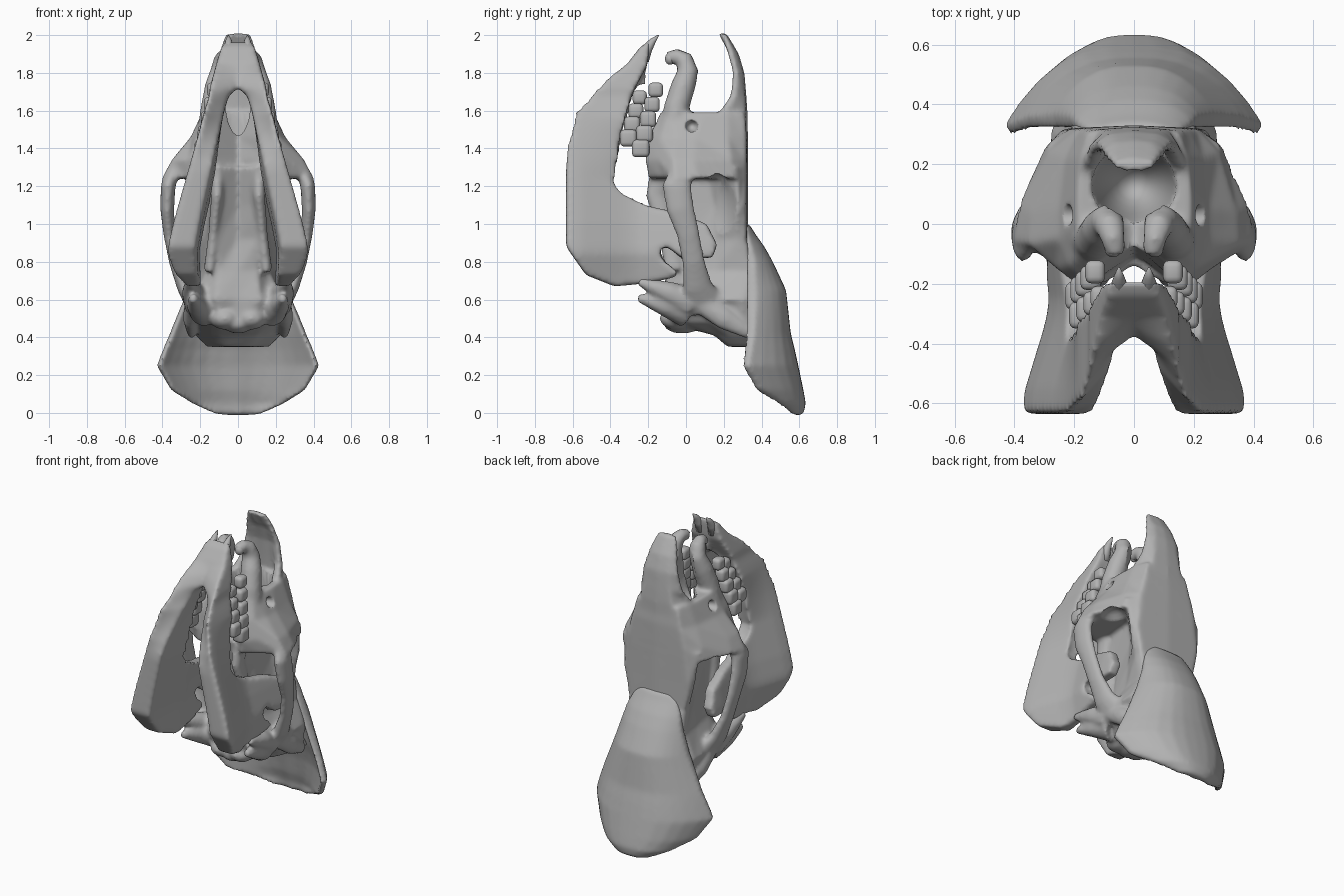
import bpy, bmesh, math
from mathutils import Vector

if "Cube" in bpy.data.objects:
    bpy.data.objects.remove(bpy.data.objects["Cube"])

bone = bpy.data.materials.new("bone_grey")
bone.diffuse_color = (0.45, 0.45, 0.45, 1)
bone.use_nodes = True
bone.node_tree.nodes["Principled BSDF"].inputs["Base Color"].default_value = bone.diffuse_color


def finish(bm, name):
    bmesh.ops.recalc_face_normals(bm, faces=bm.faces[:])
    me = bpy.data.meshes.new(name)
    bm.to_mesh(me)
    bm.free()
    me.polygons.foreach_set("use_smooth", [True] * len(me.polygons))
    me.materials.append(bone)
    ob = bpy.data.objects.new(name, me)
    bpy.context.collection.objects.link(ob)
    return ob


def skin(bm, rings):
    vr = [[bm.verts.new(p) for p in r] for r in rings]
    n = len(vr[0])
    for a, b in zip(vr, vr[1:]):
        for i in range(n):
            bm.faces.new((a[i], a[(i + 1) % n], b[(i + 1) % n], b[i]))
    bm.faces.new(vr[0])
    bm.faces.new(vr[-1][::-1])


def loft(bm, sections):
    """Symmetric loft from (z, half outline) sections."""
    rings = []
    for z, half in sections:
        ring = half + [(-x, y) for x, y in half[-2:0:-1]]
        rings.append([(x, y, z) for x, y in ring])
    skin(bm, rings)


def tube(bm, path, flat=1.0):
    """Mirrored pair of tapered tubes along (x, y, z, radius) points."""
    for sx in (1, -1):
        pts = [Vector((p[0] * sx, p[1], p[2])) for p in path]
        rings = []
        for i, p in enumerate(pts):
            t = (pts[min(i + 1, len(pts) - 1)] - pts[max(i - 1, 0)]).normalized()
            u = t.cross(Vector((1, 0, 0))).normalized()
            v = u.cross(t)
            r = path[i][3]
            rings.append([p + u * r * math.cos(a) + v * r * flat * math.sin(a)
                          for a in [k * math.tau / 12 for k in range(12)]])
        skin(bm, rings)


def ball(bm, c, r):
    for v in bmesh.ops.create_uvsphere(bm, u_segments=24, v_segments=14, radius=1)["verts"]:
        v.co = Vector((c[i] + v.co[i] * r[i] for i in range(3)))


def clamp(v):
    return min(1, max(0, v))


def interp(table, z):
    for a, b in zip(table, table[1:]):
        if z <= b[0]:
            f = max(0, (z - a[0]) / (b[0] - a[0]))
            return [p + (q - p) * f for p, q in zip(a[1:], b[1:])]
    return list(table[-1][1:])


def organic(ob, voxel, smooth, cutters=()):
    """Fuse overlapping pieces, carve hollows, then soften."""
    m = ob.modifiers.new("fuse", 'REMESH')
    m.mode, m.voxel_size, m.use_smooth_shade = 'VOXEL', voxel, True
    for c in cutters:
        b = ob.modifiers.new("carve", 'BOOLEAN')
        b.operation, b.object = 'DIFFERENCE', c
    s = ob.modifiers.new("soften", 'SMOOTH')
    s.factor, s.iterations = 0.5, smooth
    bpy.context.view_layer.update()
    me = bpy.data.meshes.new_from_object(ob.evaluated_get(bpy.context.evaluated_depsgraph_get()))
    ob.modifiers.clear()
    ob.data = me
    me.polygons.foreach_set("use_smooth", [True] * len(me.polygons))
    for c in cutters:
        bpy.data.objects.remove(c)


# Skull: face block
bm = bmesh.new()
loft(bm, [
    (1.24, [(0, .33), (.22, .32), (.30, .26), (.39, .06), (.405, -.06), (.27, -.13), (.16, -.2), (0, -.12)]),
    (1.34, [(0, .33), (.21, .32), (.285, .24), (.345, .04), (.35, -.07), (.26, -.15), (.17, -.22), (0, -.1)]),
    (1.46, [(0, .33), (.18, .32), (.23, .22), (.25, .05), (.25, -.05), (.22, -.14), (.15, -.2), (0, -.07)]),
    (1.59, [(0, .32), (.15, .31), (.18, .22), (.19, .1), (.19, 0), (.18, -.1), (.12, -.14), (0, -.03)])])
# Skull: braincase
loft(bm, [
    (1.30, [(0, .33), (.21, .32), (.29, .265), (.14, .1), (.12, -.1), (.10, -.2), (0, -.14)]),
    (1.10, [(0, .33), (.24, .318), (.265, .28), (.15, .15), (.13, -.02), (.12, -.17), (0, -.1)]),
    (0.92, [(0, .33), (.21, .32), (.215, .27), (.17, .15), (.14, 0), (.10, -.12), (0, -.08)]),
    (0.75, [(0, .39), (.21, .35), (.21, .3), (.19, .15), (.17, 0), (.10, -.1), (0, -.1)]),
    (0.60, [(0, .46), (.26, .36), (.28, .3), (.27, .12), (.23, -.06), (.12, -.13), (0, -.12)]),
    (0.48, [(0, .5), (.24, .37), (.25, .3), (.20, .12), (.15, -.02), (.10, -.09), (0, -.11)]),
    (0.41, [(0, .5), (.23, .42), (.20, .34), (.15, .22), (.10, .16), (.05, .15), (0, .15)]),
    (0.35, [(0, .5), (.17, .45), (.14, .38), (.11, .3), (.08, .24), (.04, .22), (0, .22)])])
# Skull: hollow nasal roof
loft(bm, [(z, [(0, yb), (w * .65, yb - .008), (w, ye + .03), (w * .97, ye),
               (w * .75, ye + .005), (w * .5, yb - .045), (0, yb - .05)])
          for z, w, yb, ye in [(1.5, .20, .325, .15), (1.6, .175, .325, .18), (1.68, .15, .32, .235),
                               (1.8, .125, .31, .245), (1.9, .10, .28, .22),
                               (1.96, .085, .245, .2), (2.01, .065, .215, .18)]])
# Skull: hooked front bones, cheek arches, base spurs
tube(bm, [(.14, -.06, 1.5, .075), (.13, -.05, 1.62, .068), (.11, -.015, 1.73, .066), (.09, .01, 1.81, .057),
          (.08, -.01, 1.87, .05), (.07, -.05, 1.89, .04), (.06, -.10, 1.875, .036)], 1.0)
tube(bm, [(.335, -.01, 1.3, .06), (.37, -.05, 1.2, .08), (.375, -.03, 1.08, .075), (.365, .01, .95, .062),
          (.335, .04, .8, .062), (.285, .06, .67, .08), (.22, .12, .56, .1)], .5)
tube(bm, [(.20, .02, .58, .09), (.24, -.1, .64, .06), (.26, -.25, .695, .022)])
tube(bm, [(.17, .0, .54, .09), (.22, -.12, .57, .055), (.24, -.255, .61, .022)])
tube(bm, [(.24, .06, .6, .06), (.25, .2, .5, .06), (.245, .34, .42, .035)], .7)
tube(bm, [(.11, -.12, 1.3, .07), (.11, -.16, 1.15, .055), (.13, -.1, .95, .045), (.15, -.06, .75, .055)], .6)
for sx in (1, -1):
    ball(bm, (.07 * sx, -.05, .50), (.08, .09, .06))
ball(bm, (0, -.02, .47), (.08, .1, .05))
skull = finish(bm, "skull")

# Hollows: nasal cavity, temple openings, small cheek holes, palate opening
bm = bmesh.new()
ball(bm, (0, .13, 1.6), (.14, .13, .44))
for sx in (1, -1):
    ball(bm, (.28 * sx, .14, 1.07), (.12, .13, .22))
    ball(bm, (.235 * sx, .03, 1.52), (.07, .036, .034))
hollows = finish(bm, "hollow_cutter")
bm = bmesh.new()
ball(bm, (0, 0, 1.62), (.075, .16, .17))
organic(skull, .0125, 9, (hollows, finish(bm, "palate_cutter")))

# Neck crest: curved shield behind the braincase
bm = bmesh.new()
S = (0, .2, .4, .6, .75, .88, 1)
loft(bm, [(z, [(w * s, yc + (ye - yc) * s ** 2.7) for s in S] +
           [(w * s * .95, yc + (ye - yc) * s ** 2.4 - th * (1 - .6 * s)) for s in S[::-1]])
          for z, w, yc, ye, th in [
              (1.0, .12, .335, .32, .05), (.95, .17, .365, .325, .07), (.88, .20, .415, .345, .1),
              (.8, .22, .46, .365, .13), (.65, .27, .53, .37, .14), (.42, .365, .555, .36, .12),
              (.34, .40, .575, .345, .1), (.25, .435, .595, .33, .09), (.12, .36, .622, .40, .09),
              (.05, .25, .635, .51, .08), (-.012, .11, .62, .58, .06)]])
organic(finish(bm, "neck_crest"), .0125, 10)

# Lower jaw: side outline bent to follow the two converging branches
outline = [(-.19, 1.97), (-.24, 1.94), (-.31, 1.85), (-.41, 1.78), (-.595, 1.59), (-.635, 1.4), (-.635, .88),
           (-.53, .73), (-.38, .67), (-.2, .685), (-.05, .72), (-.05, .755), (-.11, .79), (-.15, .86), (-.11, .885),
           (-.02, .82), (.14, .82), (.165, .89), (.11, 1.0), (-.04, 1.06), (-.22, 1.10), (-.35, 1.16),
           (-.39, 1.22), (-.35, 1.5), (-.28, 1.7), (-.205, 1.84)]
# height, branch centre, half thickness
branch = [(.68, .285, .06), (.85, .305, .075), (1.0, .275, .072), (1.2, .225, .066), (1.4, .175, .058),
          (1.6, .125, .053), (1.68, .10, .052), (1.72, .075, .075), (1.85, .05, .064), (1.96, .032, .05)]
bm = bmesh.new()
for sx in (1, -1):
    jb = bmesh.new()
    left = [jb.verts.new((-1, y, z)) for y, z in outline]
    right = [jb.verts.new((1, y, z)) for y, z in outline]
    jb.faces.new(left)
    jb.faces.new(right[::-1])
    for i in range(len(left)):
        jb.faces.new((left[i - 1], left[i], right[i], right[i - 1]))
    bmesh.ops.triangulate(jb, faces=jb.faces[:])
    for axis, lo, step, n in ((2, .72, .04, 31), (1, -.6, .05, 15), (0, -.6, .4, 4)):
        for k in range(n):
            co, no = [0, 0, 0], [0, 0, 0]
            co[axis], no[axis] = lo + k * step, 1
            bmesh.ops.bisect_plane(jb, geom=jb.verts[:] + jb.edges[:] + jb.faces[:],
                                   plane_co=co, plane_no=no)
    bmesh.ops.triangulate(jb, faces=jb.faces[:])
    for v in jb.verts:
        s, y, z = v.co
        c, t = interp(branch, z)
        low = clamp((1.55 - z) / .3)
        c -= low * (.055 * clamp((y + .62) / .3) - .03 * clamp((y + .25) / .3))
        t *= 1 - .5 * low * clamp((y + .55) / .3)
        # recess the midline side of the chin
        v.co.y = y + .13 * clamp((z - 1.3) / .3) * clamp((-.3 - y) / .25) * (1 - s) / 2
        v.co.x = sx * (c + t * s)
    bmesh.ops.recalc_face_normals(jb, faces=jb.faces[:])
    tmp = bpy.data.meshes.new("branch")
    jb.to_mesh(tmp)
    jb.free()
    bm.from_mesh(tmp)
    bpy.data.meshes.remove(tmp)
organic(finish(bm, "lower_jaw"), .0125, 14)

# Lower tusks and small upper front teeth
bm = bmesh.new()
tube(bm, [(.045, -.23, 1.87, .035), (.05, -.205, 1.93, .028), (.05, -.175, 1.97, .017), (.05, -.145, 2.0, .003)])
finish(bm, "lower_tusks")
bm = bmesh.new()
for sx in (1, -1):
    ball(bm, (.07 * sx, -.085, 1.875), (.028, .026, .032))
finish(bm, "upper_front_teeth")


# Cheek teeth rows
def tooth_row(name, first, last, count, size):
    bm = bmesh.new()
    for sx in (1, -1):
        for i in range(count):
            p = Vector(first).lerp(Vector(last), i / (count - 1))
            k = .88 + .17 * i / (count - 1)
            for v in bmesh.ops.create_cube(bm, size=k)["verts"]:
                v.co = Vector((sx * p.x + v.co.x * size[0], p.y + v.co.y * size[1], p.z + v.co.z * size[2]))
    m = finish(bm, name).modifiers.new("round", 'BEVEL')
    m.width, m.segments = .022, 3


tooth_row("upper_cheek_teeth", (.13, -.16, 1.71), (.19, -.24, 1.40), 5, (.075, .088, .088))
tooth_row("lower_cheek_teeth", (.115, -.245, 1.67), (.18, -.305, 1.455), 4, (.07, .085, .085))
